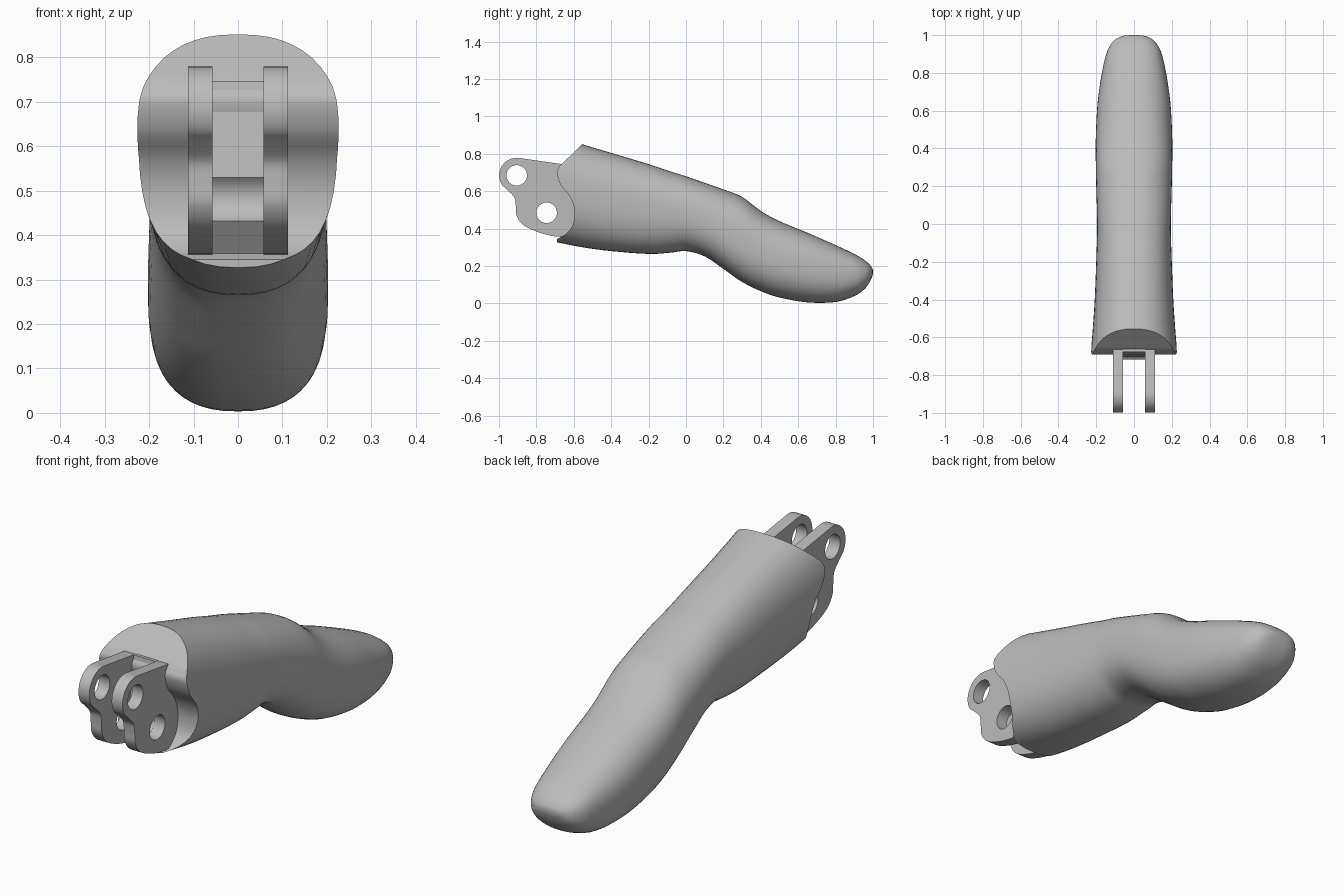
import bpy, bmesh, math
from mathutils import Vector

if "Cube" in bpy.data.objects:
    bpy.data.objects.remove(bpy.data.objects["Cube"], do_unlink=True)

grey = bpy.data.materials.new("light grey plastic")
grey.use_nodes = True
colour = (0.5, 0.5, 0.5, 1)
grey.diffuse_color = colour
grey.node_tree.nodes["Principled BSDF"].inputs["Base Color"].default_value = colour


def smooth_path(points, steps):
    """Catmull-Rom interpolation of points with any number of components."""
    pts = [Vector(p) for p in points]
    pts = [pts[0] * 2 - pts[1]] + pts + [pts[-1] * 2 - pts[-2]]
    out = []
    for a, b, c, d in zip(pts, pts[1:], pts[2:], pts[3:]):
        for i in range(steps):
            t = i / steps
            out.append(0.5 * (2 * b + (c - a) * t + (2 * a - 5 * b + 4 * c - d) * t ** 2
                              + (3 * b - a - 3 * c + d) * t ** 3))
    return [tuple(p) for p in out] + [tuple(points[-1])]


def arc(centre, radius, start, end, count):
    """Points on an arc in the side plane, angles in degrees."""
    angles = [math.radians(start + (end - start) * i / count) for i in range(count + 1)]
    return [(centre[0] + radius * math.cos(a), centre[1] + radius * math.sin(a)) for a in angles]


def finish(name, bm):
    bmesh.ops.recalc_face_normals(bm, faces=bm.faces)
    mesh = bpy.data.meshes.new(name)
    bm.to_mesh(mesh)
    bm.free()
    mesh.materials.append(grey)
    obj = bpy.data.objects.new(name, mesh)
    bpy.context.collection.objects.link(obj)
    return obj


def extrude_profile(name, outline, x_min, x_max, holes=()):
    """Side-plane outline with optional holes, extruded along x."""
    bm = bmesh.new()
    edges = []
    for loop in [outline, *holes]:
        verts = [bm.verts.new((x_min, y, z)) for y, z in loop]
        edges += [bm.edges.new((v, verts[i - 1])) for i, v in enumerate(verts)]
    bmesh.ops.triangle_fill(bm, use_beauty=True, use_dissolve=False, edges=edges)
    result = bmesh.ops.extrude_face_region(bm, geom=bm.faces[:], use_keep_orig=True)
    moved = [g for g in result["geom"] if isinstance(g, bmesh.types.BMVert)]
    bmesh.ops.translate(bm, verts=moved, vec=(x_max - x_min, 0, 0))
    return finish(name, bm)


def shade(obj, degrees):
    bpy.ops.object.select_all(action="DESELECT")
    obj.select_set(True)
    bpy.context.view_layer.objects.active = obj
    bpy.ops.object.shade_smooth_by_angle(angle=math.radians(degrees))


# Finger body: rounded sections as (y, underside, top, half width)
stations = [
    (-0.8, 0.345, 0.925, 0.235), (-0.68, 0.325, 0.89, 0.228), (-0.55, 0.3, 0.85, 0.218),
    (-0.4, 0.28, 0.805, 0.208), (-0.2, 0.265, 0.745, 0.2), (-0.08, 0.272, 0.705, 0.196),
    (0, 0.28, 0.68, 0.195), (0.1, 0.252, 0.645, 0.197), (0.2, 0.185, 0.61, 0.2),
    (0.3, 0.115, 0.57, 0.202), (0.4, 0.066, 0.495, 0.203), (0.5, 0.032, 0.44, 0.201),
    (0.65, 0.006, 0.378, 0.192), (0.8, 0.008, 0.312, 0.17), (0.9, 0.04, 0.265, 0.147),
    (0.95, 0.073, 0.235, 0.123), (0.98, 0.11, 0.21, 0.094), (0.996, 0.145, 0.187, 0.055),
    (1, 0.163, 0.173, 0.015)]
SIDES = 48
ROUNDNESS = 2 / 2.4
bm = bmesh.new()
rings = []
for y, low, high, width in smooth_path(stations, 4):
    ring = []
    for i in range(SIDES):
        a = 2 * math.pi * i / SIDES
        c, s = math.cos(a), math.sin(a)
        px = math.copysign(abs(c) ** ROUNDNESS, c) * width
        pz = math.copysign(abs(s) ** ROUNDNESS, s) * (high - low) / 2
        ring.append(bm.verts.new((px, y, (low + high) / 2 + pz)))
    rings.append(ring)
for r, q in zip(rings, rings[1:]):
    for i in range(SIDES):
        bm.faces.new((r[i - 1], r[i], q[i], q[i - 1]))
bm.faces.new(rings[0])
bm.faces.new(rings[-1])
body = finish("finger_body", bm)

# Knuckle end: slanted top face running into a concave socket
socket = smooth_path([(-0.675, 0.735), (-0.69, 0.7), (-0.67, 0.635), (-0.62, 0.57), (-0.597, 0.5),
                      (-0.605, 0.42), (-0.645, 0.37), (-0.69, 0.345)], 5)
cutter = extrude_profile("socket_cutter",
                         [(-1.1, 1.1), (-0.3, 1.1)] + socket + [(-0.69, 0.2), (-1.1, 0.2)], -0.5, 0.5)
cut = body.modifiers.new("socket", "BOOLEAN")
cut.operation = "DIFFERENCE"
cut.solver = "EXACT"
cut.object = cutter
bpy.context.view_layer.objects.active = body
bpy.ops.object.modifier_apply(modifier=cut.name)
bpy.data.objects.remove(cutter, do_unlink=True)
shade(body, 35)

# Hinge: a mirrored pair of lugs with two pin holes each
upper_pin, lower_pin = (-0.905, 0.685), (-0.745, 0.485)
nose = arc(upper_pin, 0.094, 78, 215, 16)
throat = smooth_path([nose[-1], (-0.95, 0.602), (-0.917, 0.565), (-0.91, 0.52), (-0.905, 0.468),
                      (-0.87, 0.42), (-0.8, 0.385), (-0.72, 0.362), (-0.65, 0.355)], 5)
outline = nose + throat[1:] + [(-0.58, 0.36), (-0.58, 0.735), (-0.66, 0.745)]
holes = [arc(pin, 0.055, 0, 345, 23) for pin in (upper_pin, lower_pin)]
for name, x in (("left_hinge_lug", 0.057), ("right_hinge_lug", -0.112)):
    shade(extrude_profile(name, outline, x, x + 0.055, holes), 30)

# Web between the lugs, scooped around the lower pin
scoop = arc(lower_pin, 0.06, 48, -62, 10)
web = [(-0.58, 0.735), (-0.66, 0.747), (-0.677, 0.747)] + scoop + [(-0.66, 0.355), (-0.58, 0.36)]
shade(extrude_profile("hinge_web", web, -0.058, 0.058), 30)
